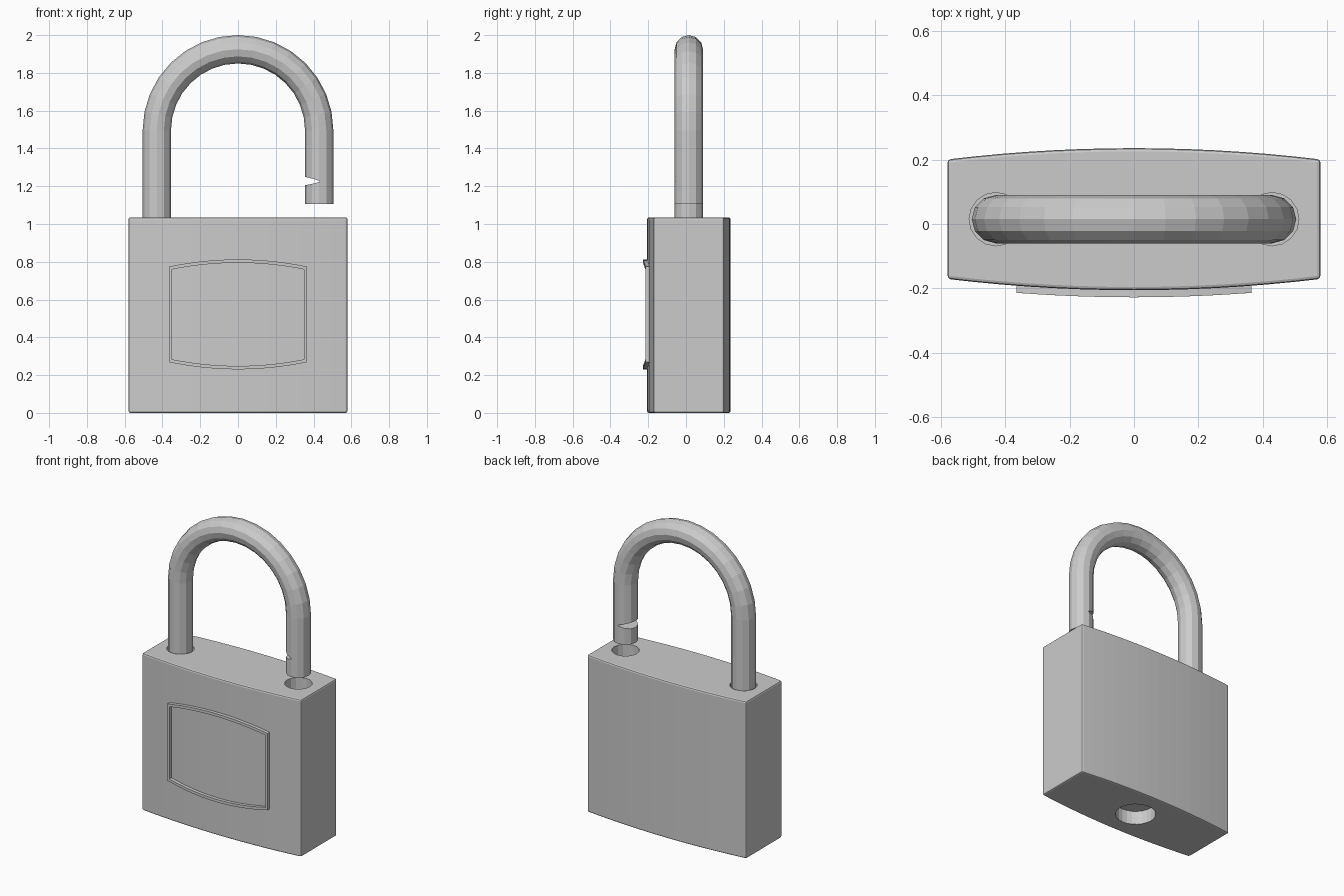
import bpy, bmesh
from math import sin, cos, pi

if "Cube" in bpy.data.objects:
    bpy.data.objects.remove(bpy.data.objects["Cube"])

CY = 0.015          # depth centre of body and shackle
HALF_W, TOP = 0.58, 1.035
LEG_X, R = 0.43, 0.075


def make(name, verts, faces):
    me = bpy.data.meshes.new(name)
    me.from_pydata(verts, [], faces)
    bm = bmesh.new()
    bm.from_mesh(me)
    bmesh.ops.recalc_face_normals(bm, faces=bm.faces)
    bm.to_mesh(me)
    bm.free()
    ob = bpy.data.objects.new(name, me)
    bpy.context.collection.objects.link(ob)
    return ob


def prism(name, outline, axis_vec, start):
    """Extrude a closed outline of 3D points along axis_vec."""
    n = len(outline)
    a = [tuple(p[k] + start[k] for k in range(3)) for p in outline]
    b = [tuple(p[k] + axis_vec[k] for k in range(3)) for p in a]
    faces = [tuple(range(n)), tuple(range(n, 2 * n))]
    faces += [(i, (i + 1) % n, (i + 1) % n + n, i + n) for i in range(n)]
    return make(name, a + b, faces)


def cylinder(name, x, z0, z1, r, n):
    ring = [(r * cos(2 * pi * i / n), r * sin(2 * pi * i / n), 0) for i in range(n)]
    return prism(name, ring, (0, 0, z1 - z0), (x, CY, z0))


def cut(ob, cutter):
    m = ob.modifiers.new("cut", 'BOOLEAN')
    m.operation, m.solver, m.object = 'DIFFERENCE', 'EXACT', cutter
    cutter.hide_render = True
    bake(ob)
    bpy.data.objects.remove(cutter)


def bake(ob):
    dg = bpy.context.evaluated_depsgraph_get()
    me = bpy.data.meshes.new_from_object(ob.evaluated_get(dg))
    ob.modifiers.clear()
    ob.data = me


def bulge(x):
    """Half depth of the bowed body at x."""
    return 0.221 - 0.035 * (x / HALF_W) ** 2


# body: bowed front and back, small bevel
N = 14
xs = [-HALF_W + 2 * HALF_W * i / N for i in range(N + 1)]
outline = [(x, -bulge(x), 0) for x in xs] + [(x, bulge(x), 0) for x in reversed(xs)]
body = prism("lock_body", outline, (0, 0, TOP), (0, CY, 0))
bev = body.modifiers.new("bevel", 'BEVEL')
bev.width, bev.segments = 0.01, 2
bev.limit_method, bev.angle_limit = 'ANGLE', 0.6
bake(body)

# shackle sockets and keyway recess
for x in (-LEG_X, LEG_X):
    cut(body, cylinder("socket_cutter", x, TOP - 0.25, TOP + 0.1, 0.083, 16))
cut(body, cylinder("keyway_cutter", 0, -0.1, 0.09, 0.122, 24))

# shackle: 12-sided tube swept along a U path
ARC_Z, SEG, SIDES = 1.495, 16, 12
path = [(-LEG_X, 0.80, pi)]
path += [(LEG_X * cos(t), ARC_Z + LEG_X * sin(t), t)
         for t in (pi * (1 - i / SEG) for i in range(SEG + 1))]
path.append((LEG_X, 1.105, 0))
verts, faces = [], []
for px, pz, t in path:
    for j in range(SIDES):
        a = 2 * pi * j / SIDES
        verts.append((px + R * cos(a) * cos(t), CY + R * sin(a), pz + R * cos(a) * sin(t)))
for i in range(len(path) - 1):
    for j in range(SIDES):
        k = (j + 1) % SIDES
        faces.append((i * SIDES + j, i * SIDES + k, (i + 1) * SIDES + k, (i + 1) * SIDES + j))
faces.append(tuple(range(SIDES)))
faces.append(tuple(range(len(verts) - SIDES, len(verts))))
shackle = make("shackle", verts, faces)

# latch notch on the inside of the free leg
wedge = [(0.33, 0, 1.255), (0.41, 0, 1.236), (0.435, 0, 1.225), (0.41, 0, 1.216), (0.33, 0, 1.2)]
cut(shackle, prism("notch_cutter", wedge, (0, 0.3, 0), (0, CY - 0.15, 0)))


# raised label frame following the bowed front
def frame_loop(w, side, mid, out):
    n, zc = 14, 0.5215
    pts = []
    for s in (1, -1):
        for i in range(n + 1):
            x = s * w * (1 - 2 * i / n)
            z = zc + s * (mid - (mid - side) * (x / w) ** 2)
            pts.append((x, CY - bulge(x) - out, z))
    return pts


outer, inner = (0.365, 0.253, 0.291), (0.35, 0.238, 0.273)
loops = [frame_loop(*outer, -0.01), frame_loop(*outer, 0.022),
         frame_loop(*inner, 0.022), frame_loop(*inner, -0.01)]
n = len(loops[0])
verts = [p for lp in loops for p in lp]
faces = [(a * n + i, a * n + (i + 1) % n, (a + 1) % 4 * n + (i + 1) % n, (a + 1) % 4 * n + i)
         for a in range(4) for i in range(n)]
make("label_frame", verts, faces)
